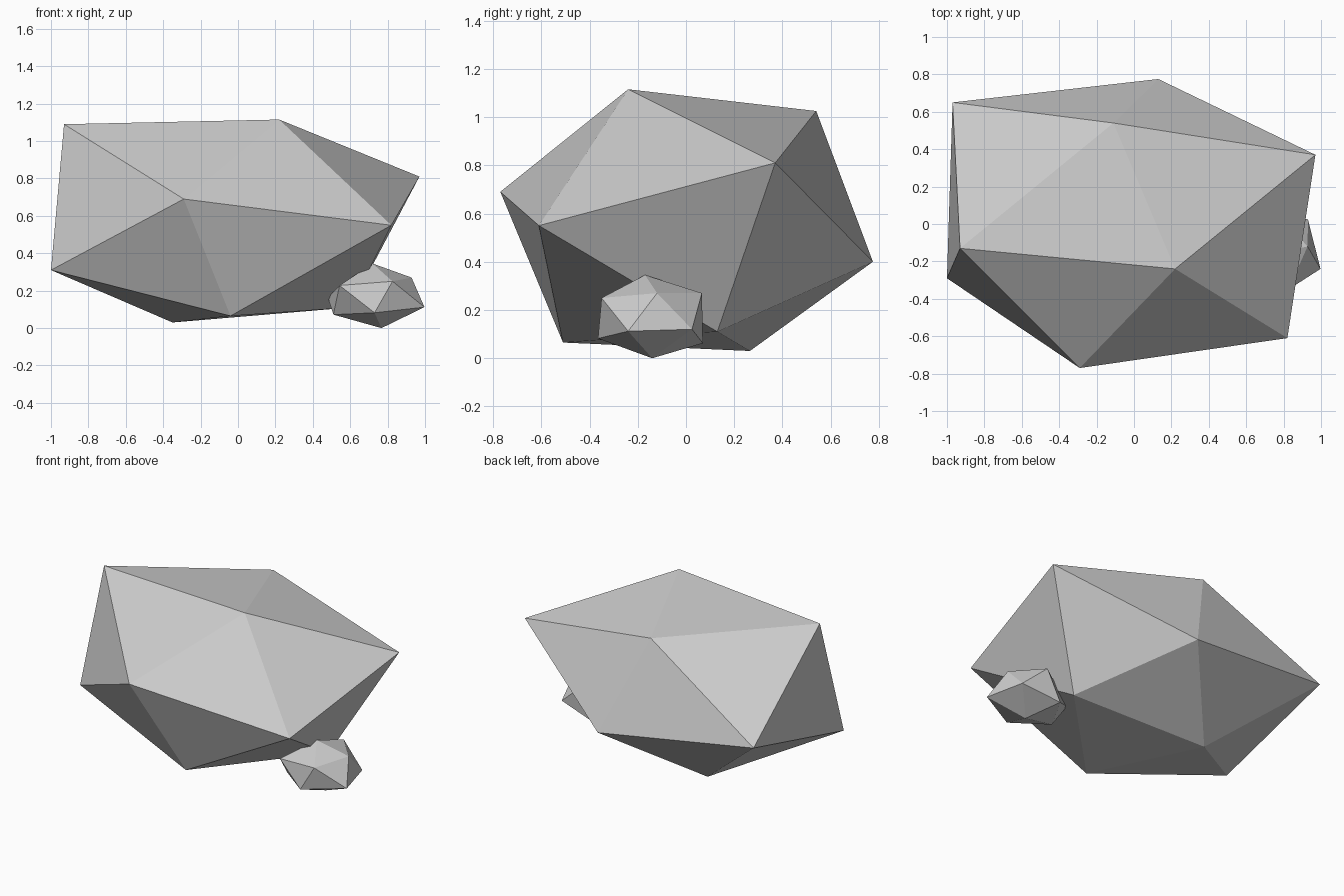
import bpy, bmesh


def rock(name, corners):
    """Faceted boulder: a flat-shaded hull stretched over twelve corner points."""
    bm = bmesh.new()
    for c in corners:
        bm.verts.new(c)
    bmesh.ops.convex_hull(bm, input=bm.verts[:])
    bmesh.ops.recalc_face_normals(bm, faces=bm.faces[:])
    mesh = bpy.data.meshes.new(name)
    bm.to_mesh(mesh)
    bm.free()
    obj = bpy.data.objects.new(name, mesh)
    bpy.context.collection.objects.link(obj)
    return obj


# Main boulder: upper corners, waist corners, lower corners
rock("large_rock", [
    (-0.93, -0.13, 1.09), (0.22, -0.24, 1.115), (-0.11, 0.54, 1.025),
    (0.97, 0.37, 0.81), (-0.29, -0.77, 0.69), (0.82, -0.61, 0.55),
    (-0.97, 0.65, 0.54), (0.13, 0.775, 0.40), (-1.0, -0.29, 0.31),
    (0.60, 0.13, 0.11), (-0.04, -0.51, 0.065), (-0.35, 0.265, 0.03),
])

# Small stone tucked against the right side
rock("small_rock", [
    (0.72, -0.17, 0.345), (0.928, -0.12, 0.27), (0.76, 0.066, 0.27),
    (0.826, -0.35, 0.25), (0.543, -0.32, 0.228), (0.48, -0.08, 0.165),
    (0.93, 0.025, 0.12), (0.997, -0.24, 0.112), (0.73, -0.365, 0.082),
    (0.51, -0.19, 0.072), (0.66, 0.07, 0.062), (0.767, -0.14, 0.0),
])
